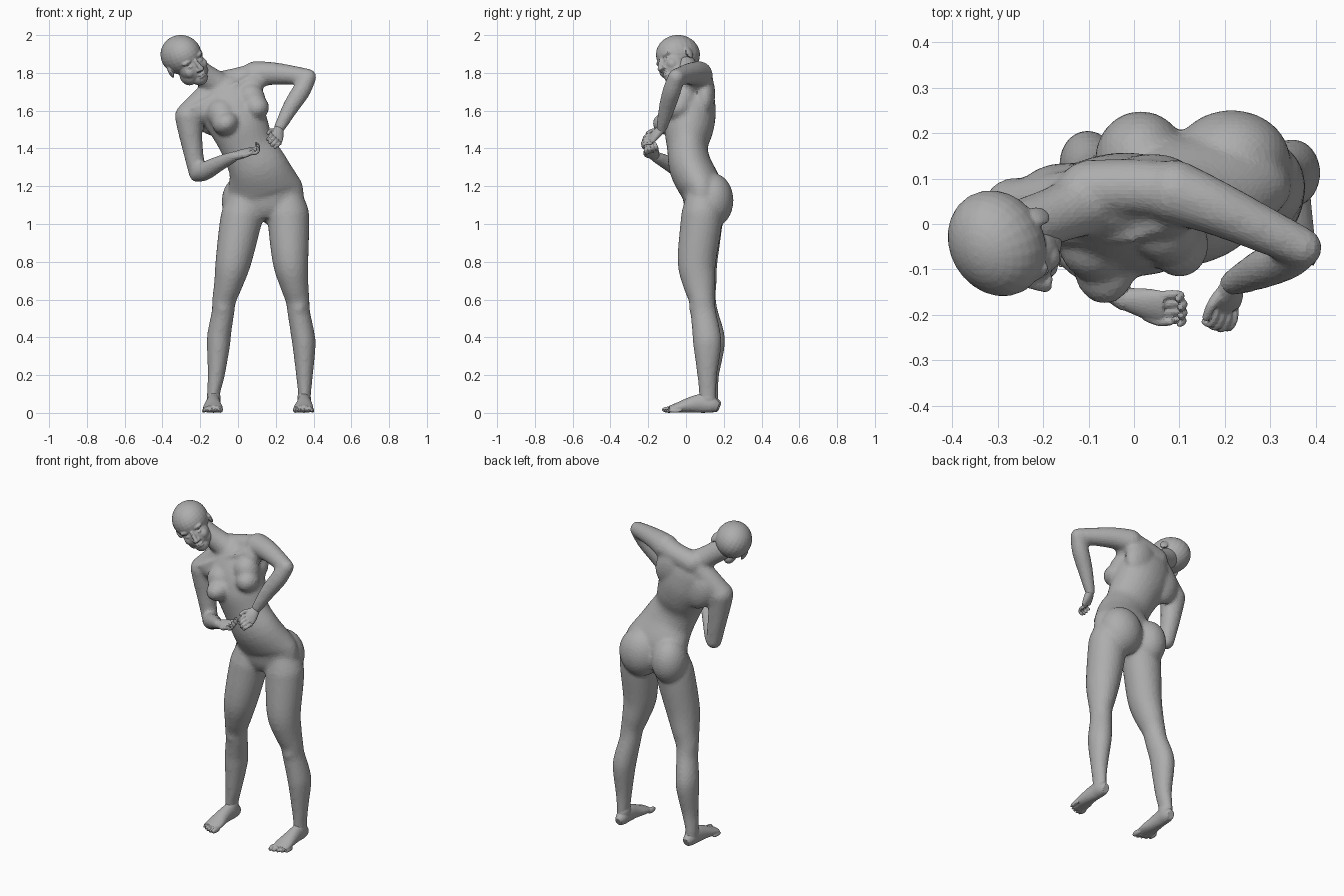
import bpy
import bmesh
import math
from mathutils import Matrix, Vector

default_cube = bpy.data.objects.get("Cube")
if default_cube:
    bpy.data.objects.remove(default_cube, do_unlink=True)

grey = bpy.data.materials.new("matte_grey")
grey.use_nodes = True
grey.diffuse_color = (0.42, 0.42, 0.42, 1)
for node in grey.node_tree.nodes:
    if node.type == 'BSDF_PRINCIPLED':
        node.inputs["Base Color"].default_value = grey.diffuse_color
        node.inputs["Roughness"].default_value = 0.8

X_AXIS, Y_AXIS, Z_AXIS = Vector((1, 0, 0)), Vector((0, 1, 0)), Vector((0, 0, 1))


def ball(bm, centre, radii, turn=None):
    """Add an ellipsoid, optionally rotated."""
    matrix = Matrix.Translation(centre) @ (turn or Matrix()) @ Matrix.Diagonal((*radii, 1))
    bmesh.ops.create_uvsphere(bm, u_segments=24, v_segments=16, radius=1, matrix=matrix)


def flowing(sections, steps=4):
    """Interpolate sections along a smooth spline."""
    keys = [Vector(s) for s in sections]
    padded = [keys[0], *keys, keys[-1]]
    result = []
    for a, b, c, d in zip(padded, padded[1:], padded[2:], padded[3:]):
        for i in range(steps):
            t = i / steps
            result.append(b + (c - a) * (t / 2) + (a * 2 - b * 5 + c * 4 - d) * (t * t / 2)
                          + (b * 3 - a - c * 3 + d) * (t ** 3 / 2))
    return result + [keys[-1]]


def tube(bm, sections, across=X_AXIS, sides=24):
    """Loft oval rings; each section is (x, y, z, half width, half depth)."""
    sections = flowing(sections)
    centres = [Vector(s[:3]) for s in sections]
    last = len(sections) - 1
    rings = []
    for i, section in enumerate(sections):
        tangent = (centres[min(i + 1, last)] - centres[max(i - 1, 0)]).normalized()
        wide = (across - tangent * across.dot(tangent)).normalized()
        deep = tangent.cross(wide)
        ring = []
        for k in range(sides):
            a = math.tau * k / sides
            offset = wide * math.cos(a) * section[3] + deep * math.sin(a) * section[4]
            ring.append(bm.verts.new(centres[i] + offset))
        rings.append(ring)
    for low, high in zip(rings, rings[1:]):
        for k in range(sides):
            n = (k + 1) % sides
            bm.faces.new((low[k], low[n], high[n], high[k]))
    bm.faces.new(rings[0][::-1])
    bm.faces.new(rings[-1])


def round_tube(bm, points, radii, across=X_AXIS):
    """Loft circular rings and round off both ends."""
    tube(bm, [(*p, r, r) for p, r in zip(points, radii)], across)
    for end in (0, -1):
        ball(bm, points[end], [radii[end]] * 3)


def finish(name, bm, voxel, smoothing, keep, matrix=None):
    """Fuse the overlapping forms into one faceted skin."""
    bmesh.ops.recalc_face_normals(bm, faces=bm.faces[:])
    mesh = bpy.data.meshes.new(name)
    bm.to_mesh(mesh)
    bm.free()
    obj = bpy.data.objects.new(name, mesh)
    bpy.context.scene.collection.objects.link(obj)
    fuse = obj.modifiers.new("fuse", 'REMESH')
    fuse.mode = 'VOXEL'
    fuse.voxel_size = voxel
    soften = obj.modifiers.new("soften", 'SMOOTH')
    soften.factor = 0.5
    soften.iterations = smoothing
    facet = obj.modifiers.new("facet", 'DECIMATE')
    facet.ratio = keep
    bpy.context.view_layer.update()
    graph = bpy.context.evaluated_depsgraph_get()
    skin = bpy.data.meshes.new_from_object(obj.evaluated_get(graph))
    obj.modifiers.clear()
    obj.data = skin
    skin.name = name
    skin.materials.clear()
    skin.materials.append(grey)
    skin.polygons.foreach_set("use_smooth", [False] * len(skin.polygons))
    if matrix:
        obj.matrix_world = matrix


body = bmesh.new()

# Torso, leaning toward the right side
tube(body, [
    (.15, .09, 1.03, .1, .07), (.145, .09, 1.08, .19, .095), (.145, .085, 1.15, .205, .105),
    (.135, .075, 1.2, .195, .115), (.105, .025, 1.3, .16, .115), (.055, .008, 1.4, .142, .108),
    (.015, .014, 1.5, .152, .13), (-.03, .032, 1.6, .167, .128),
    (-.07, .05, 1.69, .15, .1), (-.1, .055, 1.75, .09, .065)])

# Neck and the slopes to the shoulders
round_tube(body, [(-.07, .06, 1.71), (-.16, .025, 1.775), (-.25, -.01, 1.84)],
           [.08, .064, .064], Y_AXIS)
round_tube(body, [(-.1, .075, 1.74), (0, .08, 1.765), (.1, .07, 1.79)], [.067, .064, .064], Y_AXIS)
round_tube(body, [(-.13, .055, 1.71), (-.2, .045, 1.645), (-.265, .03, 1.575)],
           [.066, .064, .067], Y_AXIS)

# Collarbones
round_tube(body, [(-.1, -.03, 1.695), (0, -.03, 1.745), (.1, .01, 1.8)], [.012] * 3, Y_AXIS)
round_tube(body, [(-.13, -.03, 1.68), (-.2, -.035, 1.635), (-.27, -.025, 1.6)], [.012] * 3, Y_AXIS)

# Chest, front of the shoulders, shoulder blades and seat
lean = Matrix.Rotation(math.radians(-26), 4, 'Y')
ball(body, (-.065, -.088, 1.533), (.072, .09, .062), lean)
ball(body, (-.085, -.045, 1.58), (.08, .08, .085), lean)
ball(body, (.1, -.045, 1.615), (.066, .074, .062), lean)
ball(body, (.07, -.015, 1.665), (.075, .072, .08), lean)
ball(body, (.05, .025, 1.725), (.1, .06, .065), lean)
ball(body, (-.18, .015, 1.605), (.085, .065, .07), lean)
ball(body, (.04, .1, 1.69), (.09, .055, .12), lean)
ball(body, (-.15, .08, 1.58), (.09, .055, .12), lean)
ball(body, (.215, .14, 1.125), (.13, .112, .145))
ball(body, (.015, .14, 1.12), (.102, .11, .135))

# Arms: left raised out to the side, right hanging; both bent forward
round_tube(body, [(.09, .07, 1.79), (.17, .04, 1.797), (.27, -.005, 1.79), (.367, -.05, 1.778)],
           [.072, .062, .053, .045], Y_AXIS)
round_tube(body, [(.372, -.052, 1.778), (.335, -.075, 1.705), (.28, -.1, 1.62),
                  (.217, -.13, 1.505)], [.044, .049, .044, .03])
round_tube(body, [(-.262, .03, 1.57), (-.255, .03, 1.5), (-.24, .032, 1.4), (-.215, .03, 1.265)],
           [.073, .065, .055, .045])
round_tube(body, [(-.213, .03, 1.265), (-.175, -.015, 1.28), (-.11, -.08, 1.315),
                  (-.02, -.165, 1.358)], [.045, .05, .043, .03], Z_AXIS)

# Legs share one outline of (height, half width, half depth)
leg_outline = [(1.19, .07, .07), (1.08, .108, .105), (1, .11, .11), (.8, .095, .102),
               (.68, .076, .086), (.6, .064, .069), (.53, .06, .068), (.42, .063, .075),
               (.35, .061, .074), (.2, .045, .053), (.1, .035, .046), (.03, .034, .046)]
left_path = [(.25, .08), (.262, .085), (.268, .08), (.278, .057), (.298, .07), (.315, .083),
             (.322, .092), (.342, .108), (.35, .113), (.352, .112), (.352, .115), (.352, .115)]
right_path = [(.04, .08), (.03, .088), (.012, .083), (-.025, .065), (-.052, .077), (-.073, .09),
              (-.08, .102), (-.099, .127), (-.104, .131), (-.115, .123), (-.13, .125),
              (-.13, .125)]
for path in (left_path, right_path):
    tube(body, [(*xy, *outline) for xy, outline in zip(path, leg_outline)])
    knee = path[6]
    ball(body, (knee[0], knee[1] - .052, .56), (.036, .024, .05))
finish("body", body, .01, 14, .32)


def foot(name, ankle, side, yaw):
    """A foot built at its ankle, with the big toe on the inner side."""
    bm = bmesh.new()
    tube(bm, [(0, .058, .03, .022, .027), (0, .025, .042, .035, .042), (0, -.03, .05, .037, .05),
              (0, -.09, .042, .043, .041), (side * -.003, -.15, .029, .052, .028),
              (side * -.003, -.2, .019, .05, .018)])
    ball(bm, (0, .002, .075), (.036, .046, .06))
    for i in range(5):
        size = .017 if i == 0 else .0125 - i * .0006
        x = side * (i * .0225 - .045)
        ball(bm, (x, -.205 + i * i * .0022, size), (size * .85, .036, size))
    turn = Matrix.Translation((*ankle, 0)) @ Matrix.Rotation(math.radians(yaw), 4, 'Z')
    finish(name, bm, .005, 3, .35, turn)


foot("left_foot", (.35, .112), 1, 0)
foot("right_foot", (-.128, .12), -1, -3)


def hand(name, wrist, knuckles, ahead, curl, spread):
    """A palm with four curled fingers and a thumb."""
    bm = bmesh.new()
    wrist, knuckles = Vector(wrist), Vector(knuckles)
    ahead, curl, spread = (Vector(v).normalized() for v in (ahead, curl, spread))
    middle = wrist.lerp(knuckles, .55)
    tube(bm, [(*wrist, .025, .023), (*middle, .036, .022), (*knuckles, .039, .015)], spread)
    for i in range(4):
        base = knuckles + spread * (i - 1.5) * .02
        reach = 1 - .1 * abs(i - 1.3)
        joints = [base, base + ahead * .028 * reach, base + (ahead * .046 + curl * .014) * reach,
                  base + (ahead * .04 + curl * .034) * reach]
        round_tube(bm, joints, [.0105, .0095, .009, .008], spread)
    root = middle + spread * .028
    thumb = [root, root + ahead * .025 + spread * .012 + curl * .01,
             root + ahead * .05 + spread * .01 + curl * .024]
    round_tube(bm, thumb, [.014, .011, .009], spread)
    finish(name, bm, .004, 2, .35)


hand("left_hand", (.217, -.13, 1.505), (.2, -.185, 1.448), (-.1, -1, -.05), (-.7, 0, -.7),
     (-.6, .1, .6))
hand("right_hand", (-.02, -.165, 1.358), (.068, -.185, 1.385), (1, .1, .1), (-.1, -.35, .9),
     (.1, -.9, -.35))

# Head, modelled upright and facing -y, then tilted and turned
head = bmesh.new()
ball(head, (0, .01, .02), (.104, .121, .105))
ball(head, (0, -.042, -.055), (.078, .069, .088))
ball(head, (0, -.062, -.12), (.044, .045, .042))
for z in (-.099, -.111):
    ball(head, (0, -.103, z), (.025, .013, .007))
tube(head, [(0, -.103, -.015, .01, .012), (0, -.118, -.045, .011, .012),
            (0, -.125, -.068, .015, .014)])
ball(head, (0, -.126, -.068), (.014, .014, .012))
for s in (-1, 1):
    ball(head, (s * .013, -.115, -.071), (.011, .012, .009))
    ball(head, (s * .041, -.025, -.092), (.036, .058, .048))
    ball(head, (s * .043, -.068, -.062), (.031, .034, .034))
    ball(head, (s * .036, -.086, -.004), (.034, .02, .014))
    ball(head, (s * .034, -.092, -.034), (.017, .014, .009))
    ear_turn = Matrix.Rotation(s * math.radians(20), 4, 'Z')
    ball(head, (s * .1, .015, -.028), (.011, .024, .034), ear_turn)
face = Vector((.5, -.86, 0)).normalized()
crown = Vector((-.45, -.26, .86)).normalized()
crown = (crown - face * crown.dot(face)).normalized()
pose = Matrix((crown.cross(face), -face, crown)).transposed().to_4x4()
finish("head", head, .005, 4, .35, Matrix.Translation((-.288, -.046, 1.879)) @ pose)
